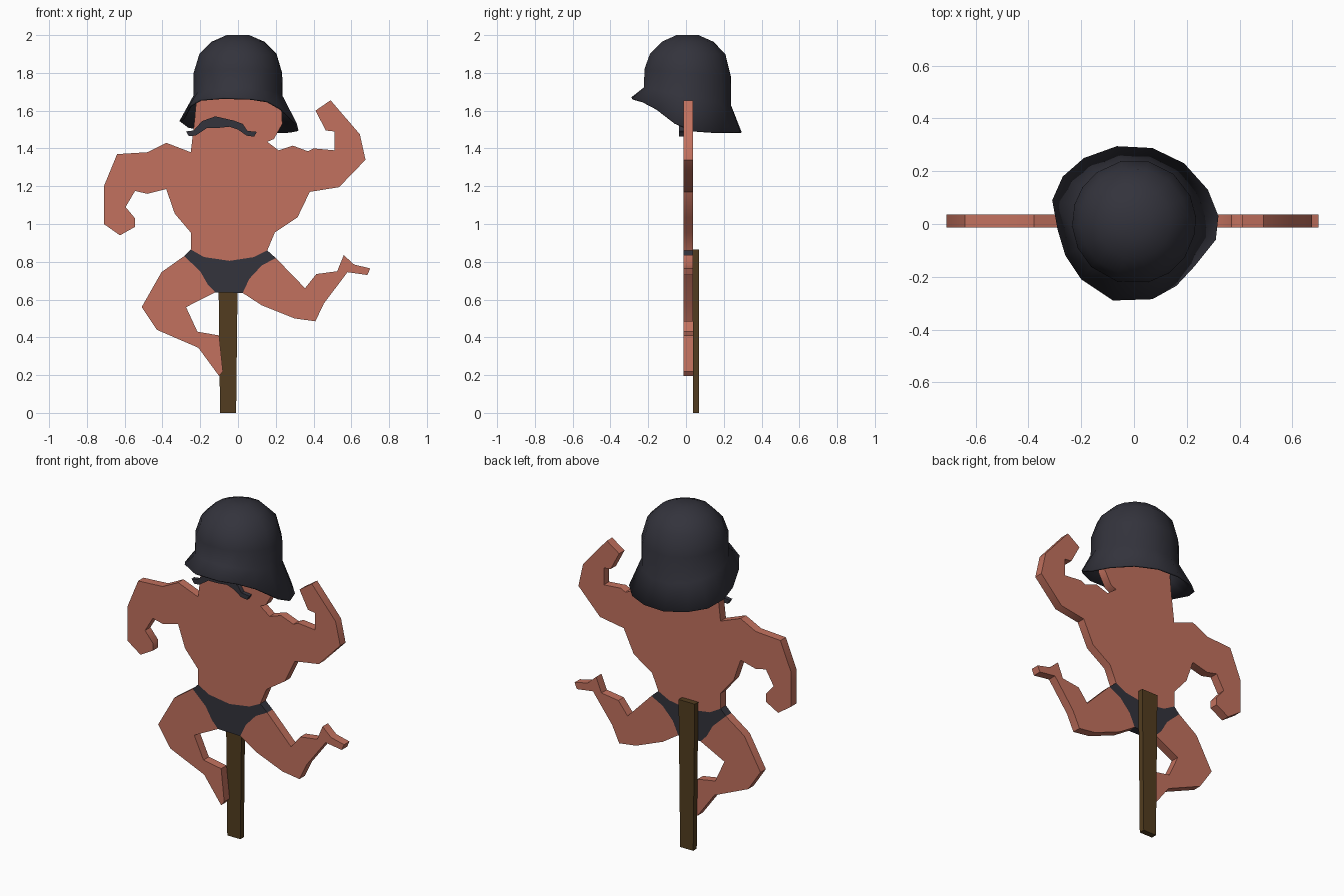
import bpy, math

if "Cube" in bpy.data.objects:
    bpy.data.objects.remove(bpy.data.objects["Cube"])


def material(name, rgb):
    m = bpy.data.materials.new(name)
    m.diffuse_color = (*rgb, 1)
    m.use_nodes = True
    m.node_tree.nodes["Principled BSDF"].inputs["Base Color"].default_value = m.diffuse_color
    return m


SKIN = material("skin", (0.54, 0.165, 0.112))
BLACK = material("dark_slate", (0.033, 0.033, 0.045))
WOOD = material("brown_wood", (0.085, 0.046, 0.014))


def make(name, verts, faces, mat, angle=40):
    me = bpy.data.meshes.new(name)
    me.from_pydata(verts, [], faces)
    me.materials.append(mat)
    ob = bpy.data.objects.new(name, me)
    bpy.context.collection.objects.link(ob)
    bpy.ops.object.select_all(action='DESELECT')
    ob.select_set(True)
    bpy.context.view_layer.objects.active = ob
    bpy.ops.object.shade_smooth_by_angle(angle=math.radians(angle))
    return ob


def plate(name, pts, y0, y1, mat, shared=frozenset()):
    """Flat cut-out from an (x, z) outline; no wall on edges shared with a neighbour."""
    n = len(pts)
    area = sum(pts[i - 1][0] * pts[i][1] - pts[i][0] * pts[i - 1][1] for i in range(n))
    if area < 0:
        pts = pts[::-1]
    verts = [(x, y0, z) for x, z in pts] + [(x, y1, z) for x, z in pts]
    faces = [tuple(range(n)), tuple(range(2 * n - 1, n - 1, -1))]
    for i in range(n):
        j = (i + 1) % n
        if frozenset((pts[i], pts[j])) not in shared:
            faces.append((j, i, n + i, n + j))
    return make(name, verts, faces, mat)


# Seams between the body parts
waist = [(-.25, .865), (-.18, .825), (-.045, .805), (.085, .825), (.155, .86)]
hip_l = [(-.285, .83), (-.20, .75), (-.16, .68), (-.12, .638)]
hip_r = [(.20, .82), (.125, .78), (.06, .71), (.025, .635)]
shoulder_l = [(-.38, 1.43), (-.38, 1.185)]
shoulder_r = [(.38, 1.17), (.37, 1.385)]

# Flat body parts
parts = {
    "torso_and_head": shoulder_l + [(-.335, 1.055), (-.25, .955)] + waist
    + [(.195, .955), (.315, 1.035)] + shoulder_r
    + [(.29, 1.415), (.215, 1.39), (.155, 1.435), (.19, 1.45), (.235, 1.53), (.225, 1.72),
       (-.215, 1.72), (-.23, 1.55), (-.25, 1.38)],
    "lowered_arm": shoulder_l
    + [(-.48, 1.16), (-.545, 1.175), (-.595, 1.09), (-.545, 1.03), (-.545, .985),
       (-.625, .94), (-.71, 1.0), (-.71, 1.20), (-.64, 1.37), (-.48, 1.38)],
    "raised_arm": shoulder_r
    + [(.40, 1.40), (.51, 1.39), (.51, 1.49), (.465, 1.495), (.41, 1.60), (.49, 1.655),
       (.645, 1.475), (.675, 1.34), (.535, 1.195)],
    "briefs": waist + hip_r + hip_l[::-1],
    "bent_leg": hip_l
    + [(-.275, .56), (-.215, .43), (-.10, .41), (-.08, .22), (-.10, .195), (-.21, .345),
       (-.43, .44), (-.51, .56), (-.405, .745)],
    "kicking_leg": hip_r
    + [(.125, .57), (.30, .50), (.41, .485), (.455, .58), (.58, .745), (.685, .73),
       (.70, .765), (.615, .785), (.56, .835), (.525, .75), (.415, .735), (.355, .66)],
}
shared = {frozenset(s[i:i + 2]) for s in (waist, hip_l, hip_r, shoulder_l, shoulder_r)
          for i in range(len(s) - 1)}
for name, pts in parts.items():
    plate(name, pts, -.014, .036, BLACK if name == "briefs" else SKIN, shared)

# Moustache
plate("moustache",
      [(-.275, 1.49), (-.235, 1.495), (-.19, 1.545), (-.12, 1.57), (-.02, 1.547),
       (.025, 1.53), (.05, 1.493), (.10, 1.488), (.085, 1.462), (.045, 1.468), (0, 1.50),
       (-.045, 1.515), (-.11, 1.508), (-.165, 1.508), (-.225, 1.468), (-.26, 1.465)],
      -.038, -.014, BLACK)

# Support post behind the figure
plate("post", [(-.095, 0), (-.01, 0), (0, .865), (-.105, .865)], .036, .069, WOOD)

# Helmet: flared uneven rim rising through a brow ring into the dome
rim = [(.07, .288, 1.485), (-.065, .295, 1.485), (-.19, .25, 1.50), (-.27, .18, 1.515),
       (-.31, .09, 1.545), (-.29, -.02, 1.565), (-.26, -.12, 1.625), (-.20, -.21, 1.66),
       (-.08, -.29, 1.67), (.07, -.285, 1.665), (.16, -.235, 1.65), (.23, -.16, 1.61),
       (.31, -.06, 1.535), (.32, .03, 1.495), (.28, .13, 1.487), (.19, .23, 1.485)]
n = len(rim)
verts = list(rim)
for r, z, slope in ((.237, 1.675, .05), (.235, 1.80, .02), (.205, 1.90, 0),
                    (.14, 1.965, 0), (.06, 2.0, 0)):
    for x, y, _ in rim:
        a = math.atan2(y, x)
        verts.append((r * math.cos(a), .008 + r * math.sin(a), z - slope * math.sin(a)))
faces = [(k * n + i, k * n + (i + 1) % n, (k + 1) * n + (i + 1) % n, (k + 1) * n + i)
         for k in range(5) for i in range(n)]
faces.append(tuple(range(5 * n, 6 * n)))
helmet = make("helmet", verts, faces, BLACK, 60)
shell = helmet.modifiers.new("shell", 'SOLIDIFY')
shell.thickness = .01
shell.offset = -1
